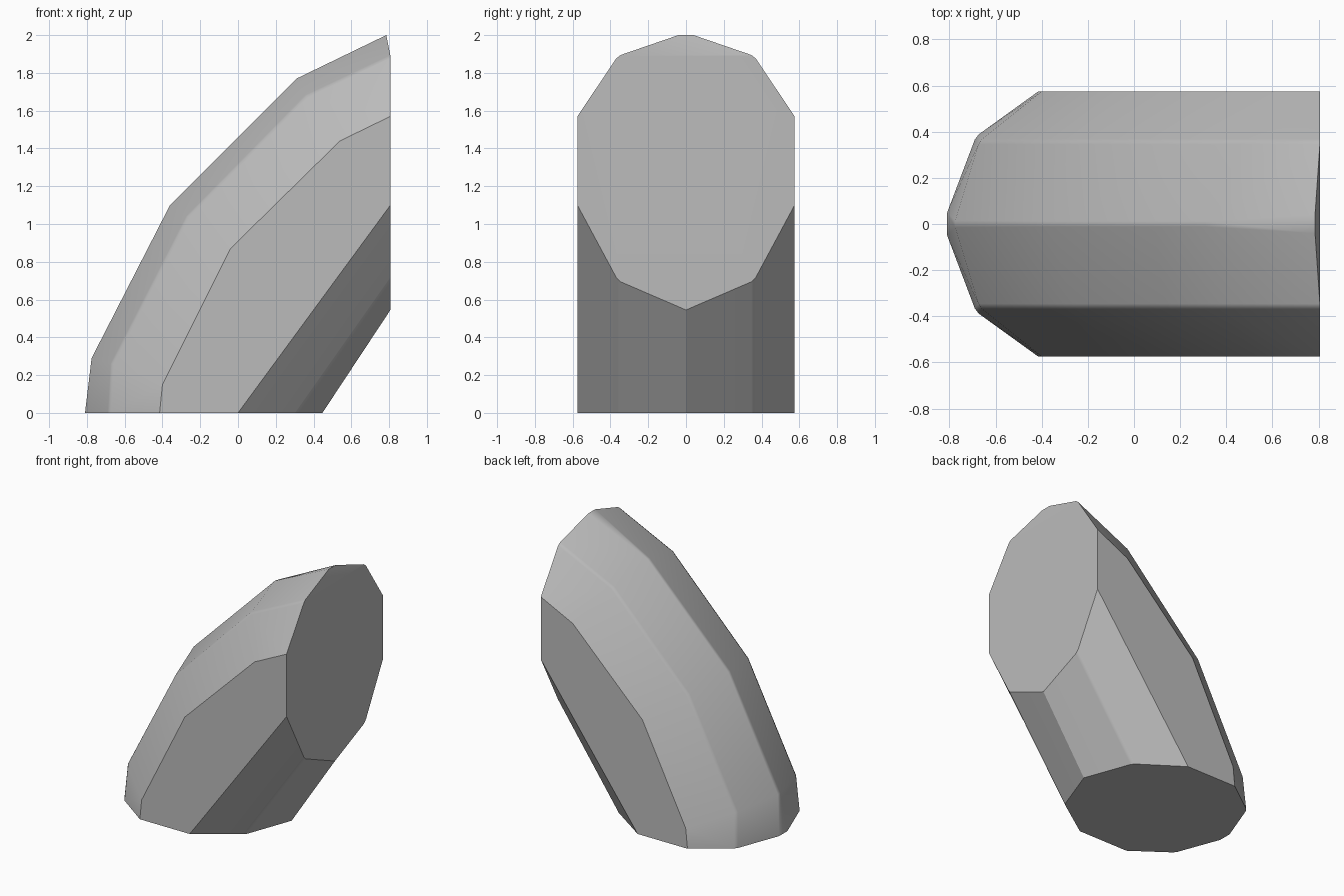
import bpy
import bmesh
import math

cube = bpy.data.objects.get("Cube")
if cube:
    bpy.data.objects.remove(cube)

# Rails of the bent body as (x, y, z), on the +y half
RIDGE = [(-.81, .05, 0), (-.775, .015, .29), (-.36, .012, 1.1),
         (.31, .012, 1.77), (.785, .04, 2)]
SHOULDER = [(-.685, .38, 0), (-.67, .36, .26), (-.27, .36, 1.04),
            (.36, .36, 1.68), (.807, .36, 1.89)]
SIDE = [(-.415, .575, 0), (-.4, .575, .15), (-.04, .575, .87),
        (.54, .575, 1.44), (.807, .575, 1.57)]
LOWER_SIDE = [(0, .575, 0), (.807, .575, 1.1)]
LOWER_SHOULDER = [(.315, .36, 0), (.807, .36, .7)]
KEEL = [(.447, 0, 0), (.807, 0, .545)]

bm = bmesh.new()


def rail(points, sign):
    return [bm.verts.new((x, sign * y, z)) for x, y, z in points]


def strip(a, b):
    for i in range(len(a) - 1):
        bm.faces.new((a[i], a[i + 1], b[i + 1], b[i]))


# Both halves of the shell
keel = rail(KEEL, 1)
halves = []
for sign in (1, -1):
    ridge, shoulder, side, low_side, low_shoulder = [
        rail(p, sign) for p in (RIDGE, SHOULDER, SIDE, LOWER_SIDE, LOWER_SHOULDER)]
    strip(ridge, shoulder)
    strip(shoulder, side)
    bm.faces.new(side + low_side[::-1])
    strip(low_side, low_shoulder)
    strip(low_shoulder, keel)
    halves.append((ridge, shoulder, side, low_side, low_shoulder))

# Narrow strip along the ridge, then the flat ends
left, right = halves
strip(left[0], right[0])
bm.faces.new([r[0] for r in left] + [keel[0]] + [r[0] for r in right[::-1]])
bm.faces.new([r[-1] for r in left[1:]] + [keel[-1]] + [r[-1] for r in right[:0:-1]])
bm.faces.new((left[0][-1], left[1][-1], right[1][-1], right[0][-1]))

# Soften the shoulder edges
soft = []
for half in halves:
    for line in (half[1], half[4]):
        soft += [bm.edges.get(pair) for pair in zip(line, line[1:])]
bmesh.ops.bevel(bm, geom=soft, offset=.015, segments=1, affect='EDGES')
bmesh.ops.recalc_face_normals(bm, faces=bm.faces)

mesh = bpy.data.meshes.new("bent_body")
bm.to_mesh(mesh)
bm.free()
body = bpy.data.objects.new("bent_body", mesh)
bpy.context.collection.objects.link(body)

grey = bpy.data.materials.new("plain_grey")
grey.use_nodes = True
colour = (.5, .5, .5, 1)
grey.diffuse_color = colour
grey.node_tree.nodes["Principled BSDF"].inputs["Base Color"].default_value = colour
mesh.materials.append(grey)

# Smooth long faces, crisp side and end edges
bpy.ops.object.select_all(action='DESELECT')
body.select_set(True)
bpy.context.view_layer.objects.active = body
bpy.ops.object.shade_smooth_by_angle(angle=math.radians(30))
weighted = body.modifiers.new("weighted_normals", 'WEIGHTED_NORMAL')
weighted.keep_sharp = True
